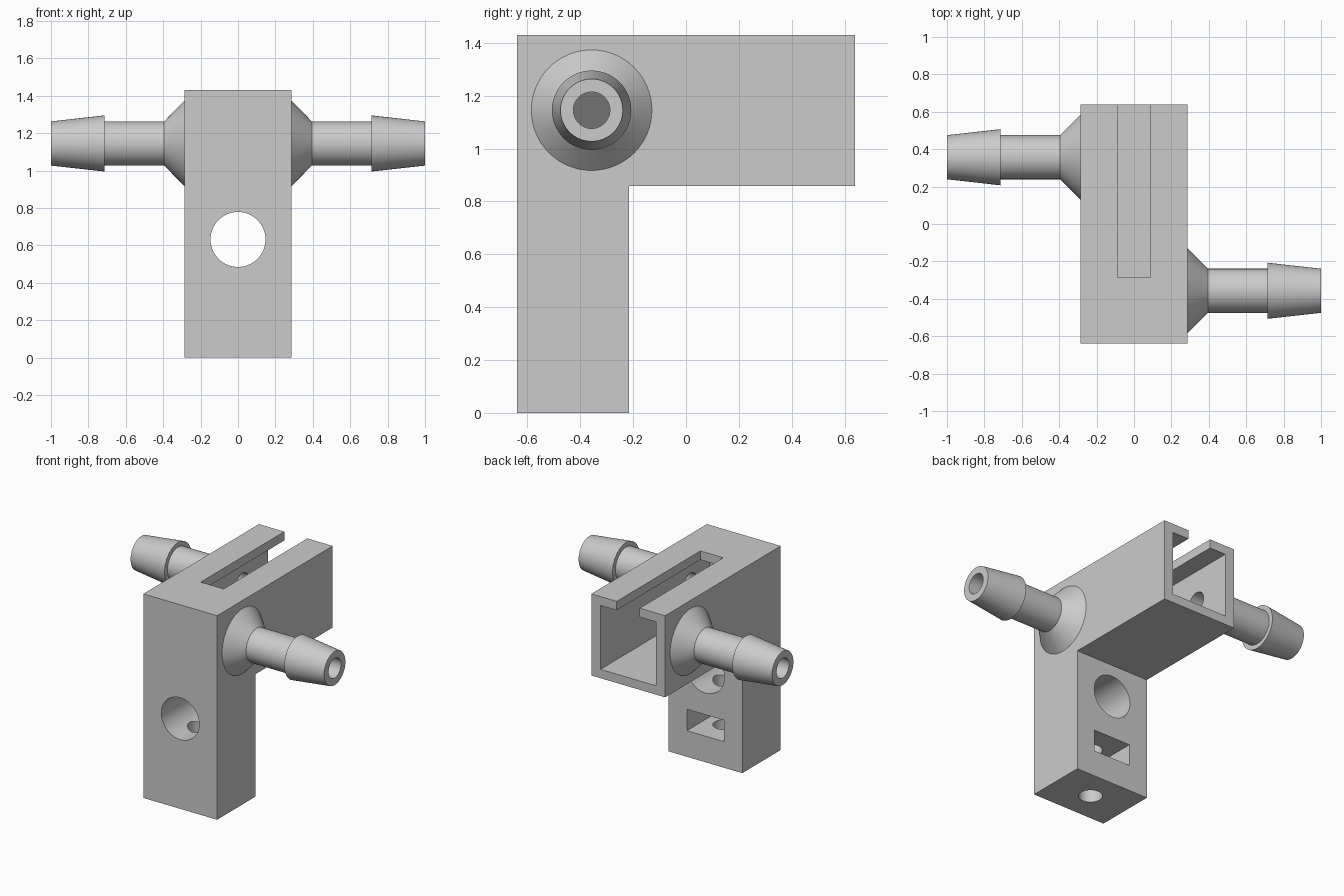
import bpy, bmesh, math
from mathutils import Matrix, Vector

if "Cube" in bpy.data.objects:
    bpy.data.objects.remove(bpy.data.objects["Cube"], do_unlink=True)

grey = bpy.data.materials.new("plain_grey")
grey.use_nodes = True
grey.diffuse_color = (0.6, 0.6, 0.6, 1)
grey.node_tree.nodes["Principled BSDF"].inputs["Base Color"].default_value = (0.6, 0.6, 0.6, 1)

HALF_W = 0.286        # half width of the bracket
PORT_Y, PORT_Z = 0.357, 1.145
LEG_Y = -0.427        # centre line of the leg
BORE = 0.069


def finish(name, bm):
    bmesh.ops.recalc_face_normals(bm, faces=bm.faces)
    mesh = bpy.data.meshes.new(name)
    bm.to_mesh(mesh)
    bm.free()
    mesh.materials.append(grey)
    obj = bpy.data.objects.new(name, mesh)
    bpy.context.collection.objects.link(obj)
    return obj


def prism(name, points, offset):
    """Extrude a flat outline of 3D points along an offset."""
    bm = bmesh.new()
    face = bm.faces.new([bm.verts.new(p) for p in points])
    ext = bmesh.ops.extrude_face_region(bm, geom=[face])
    verts = [g for g in ext["geom"] if isinstance(g, bmesh.types.BMVert)]
    bmesh.ops.translate(bm, verts=verts, vec=offset)
    return finish(name, bm)


def box(name, x, y, z):
    pts = [(x[0], y[0], z[0]), (x[1], y[0], z[0]), (x[1], y[1], z[0]), (x[0], y[1], z[0])]
    return prism(name, pts, (0, 0, z[1] - z[0]))


def cylinder(name, start, end, radius):
    start, end = Vector(start), Vector(end)
    axis = end - start
    bm = bmesh.new()
    turn = axis.to_track_quat("Z", "Y").to_matrix().to_4x4()
    bmesh.ops.create_cone(bm, cap_ends=True, segments=64, radius1=radius, radius2=radius,
                          depth=axis.length, matrix=Matrix.Translation((start + end) / 2) @ turn)
    return finish(name, bm)


def smooth(obj):
    bpy.ops.object.select_all(action="DESELECT")
    obj.select_set(True)
    bpy.context.view_layer.objects.active = obj
    bpy.ops.object.shade_smooth_by_angle(angle=math.radians(25))


# L-shaped bracket
outline = [(-0.64, 0), (-0.215, 0), (-0.215, 0.858), (0.64, 0.858), (0.64, 1.43), (-0.64, 1.43)]
bracket = prism("bracket", [(-HALF_W, y, z) for y, z in outline], (2 * HALF_W, 0, 0))

# Channel with slanted inner end, top slot, rod hole, nut pocket, screw hole, port bores
channel = [(-0.215, 0.7), (0.215, 0.7), (0.215, -0.57), (-0.215, -0.285)]
cutters = [
    prism("channel_cutter", [(x, y, 0.92) for x, y in channel], (0, 0, 0.448)),
    box("slot_cutter", (-0.089, 0.089), (-0.286, 0.7), (1.3, 1.5)),
    cylinder("rod_cutter", (0, -0.7, 0.632), (0, -0.1, 0.632), 0.147),
    box("nut_cutter", (-0.143, 0.143), (-0.57, -0.1), (0.183, 0.333)),
    cylinder("screw_cutter", (0, LEG_Y, -0.1), (0, LEG_Y, 0.6), 0.075),
]
for side in (1, -1):
    cutters.append(cylinder("bore_cutter", (side * 0.18, -side * PORT_Y, PORT_Z),
                            (side * 0.4, -side * PORT_Y, PORT_Z), BORE))
for cutter in cutters:
    mod = bracket.modifiers.new(cutter.name, "BOOLEAN")
    mod.operation, mod.solver, mod.object = "DIFFERENCE", "EXACT", cutter
bpy.context.view_layer.update()
cut = bpy.data.meshes.new_from_object(bracket.evaluated_get(bpy.context.evaluated_depsgraph_get()))
bracket.modifiers.clear()
bracket.data = cut
for cutter in cutters:
    bpy.data.objects.remove(cutter, do_unlink=True)
smooth(bracket)

# Barbed hose ports, one on each side
profile = [(HALF_W, BORE), (HALF_W, 0.228), (0.395, 0.118), (0.714, 0.118),
           (0.714, 0.15), (1.0, 0.118), (1.0, BORE)]
for name, side in (("left_hose_port", 1), ("right_hose_port", -1)):
    bm = bmesh.new()
    verts = [bm.verts.new((x, r, 0)) for x, r in profile]
    edges = [bm.edges.new((verts[i], verts[i - 1])) for i in range(len(verts))]
    bmesh.ops.spin(bm, geom=verts + edges, cent=(0, 0, 0), axis=(1, 0, 0),
                   angle=math.tau, steps=64, use_merge=True)
    bmesh.ops.remove_doubles(bm, verts=bm.verts, dist=1e-5)
    turn = Matrix.Rotation(0 if side == 1 else math.pi, 4, "Z")
    bm.transform(Matrix.Translation((0, -side * PORT_Y, PORT_Z)) @ turn)
    smooth(finish(name, bm))
